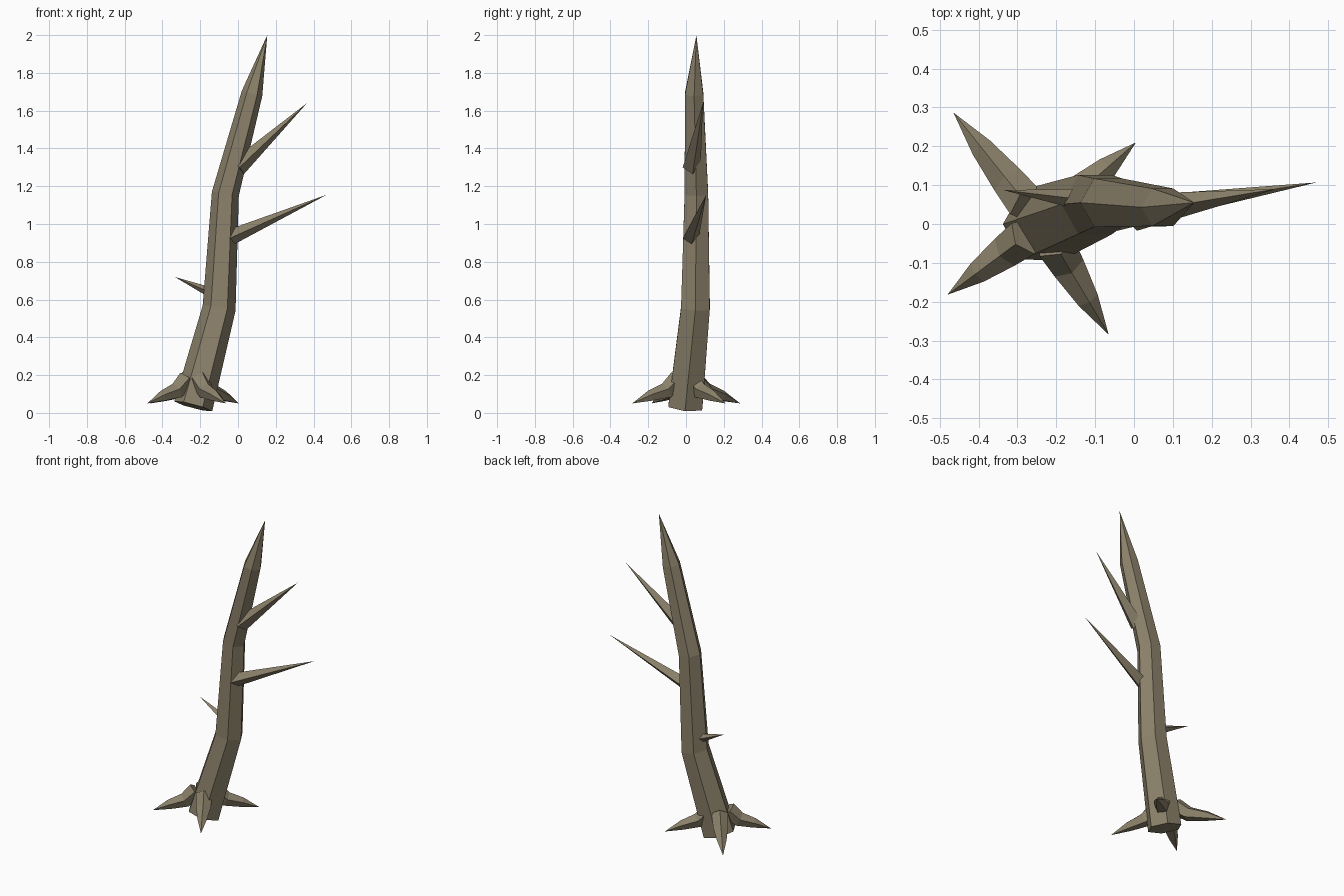
import bpy, bmesh, math
from mathutils import Vector

if "Cube" in bpy.data.objects:
    bpy.data.objects.remove(bpy.data.objects["Cube"])

bark = bpy.data.materials.new("grey_brown_bark")
bark.diffuse_color = (0.26, 0.22, 0.145, 1)
bark.use_nodes = True
bark.node_tree.nodes["Principled BSDF"].inputs["Base Color"].default_value = bark.diffuse_color


def limb(name, points, radii, sides, side_axis, phase=0.0):
    """Tapered faceted limb along a path, ending in a point."""
    pts = [Vector(p) for p in points]
    bm = bmesh.new()
    rings = []
    for i, r in enumerate(radii):
        d = (pts[i + 1] - pts[i]).normalized()
        if i:
            d = (d + (pts[i] - pts[i - 1]).normalized()).normalized()
        u = (side_axis - d * side_axis.dot(d)).normalized()
        v = d.cross(u)
        rings.append([])
        for k in range(sides):
            a = phase + k * math.tau / sides
            rings[-1].append(bm.verts.new(pts[i] + r * (math.cos(a) * u + math.sin(a) * v)))
    tip = bm.verts.new(pts[-1])
    bm.faces.new(rings[0][::-1])
    for k in range(sides):
        n = (k + 1) % sides
        for a, b in zip(rings, rings[1:]):
            bm.faces.new((a[k], a[n], b[n], b[k]))
        bm.faces.new((rings[-1][k], rings[-1][n], tip))
    bmesh.ops.recalc_face_normals(bm, faces=bm.faces)
    mesh = bpy.data.meshes.new(name)
    bm.to_mesh(mesh)
    bm.free()
    mesh.materials.append(bark)
    obj = bpy.data.objects.new(name, mesh)
    bpy.context.collection.objects.link(obj)


X, Z = Vector((1, 0, 0)), Vector((0, 0, 1))

# Bent hexagonal trunk with a pointed top
limb("trunk",
     [(-0.237, -0.003, 0.035), (-0.1, 0.05, 0.555), (-0.067, 0.055, 1.16),
      (0.074, 0.043, 1.69), (0.155, 0.055, 2.0)],
     [0.104, 0.088, 0.072, 0.056], 6, X)

# Bare spike branches
limb("lower_branch", [(-0.05, 0.025, 0.925), (0.47, 0.107, 1.155)], [0.043], 4, Z)
limb("upper_branch", [(0.0, 0.03, 1.3), (0.365, 0.09, 1.64)], [0.048], 4, Z)
limb("short_branch", [(-0.15, 0.065, 0.64), (-0.335, 0.087, 0.72)], [0.026], 4, Z)

# Splayed roots curving down to points
centre = Vector((-0.235, 0.0, 0))
tips = {"back_left": (-0.465, 0.287), "front_left": (-0.48, -0.182),
        "back_right": (0.005, 0.21), "front_right": (-0.065, -0.285)}
for side, (x, y) in tips.items():
    tip = Vector((x, y, 0.05))
    out = Vector((x, y, 0)) - centre
    path = [centre + out * f + Z * z for f, z in ((0.17, 0.175), (0.38, 0.115), (0.68, 0.088))]
    limb(side + "_root", path + [tip], [0.052, 0.045, 0.03], 5, Z)
